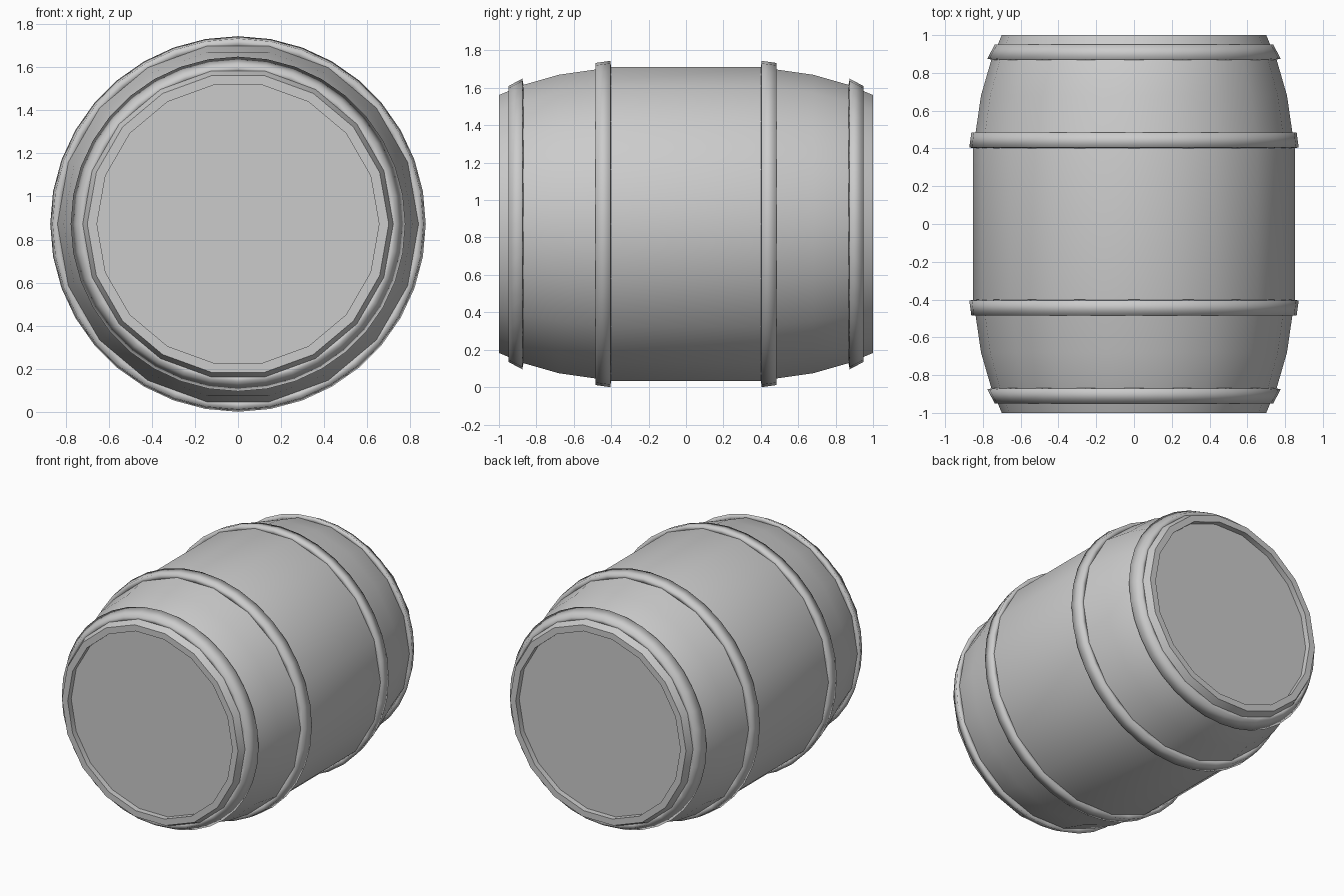
import bpy
import bmesh
import math

cube = bpy.data.objects.get("Cube")
if cube:
    bpy.data.objects.remove(cube, do_unlink=True)

AXIS_Z = 0.872

grey = bpy.data.materials.new("plain_grey")
grey.use_nodes = True
colour = (0.6, 0.6, 0.6, 1)
grey.diffuse_color = colour
grey.node_tree.nodes["Principled BSDF"].inputs["Base Color"].default_value = colour


def lathe(name, profile, sides, closed, smooth_angle):
    """Turn (y, radius) points about the barrel axis; open profiles get end discs."""
    bm = bmesh.new()
    rings = []
    for y, r in profile:
        angles = [math.tau * i / sides for i in range(sides)]
        rings.append([bm.verts.new((r * math.cos(a), y, AXIS_Z + r * math.sin(a)))
                      for a in angles])
    pairs = list(zip(rings, rings[1:]))
    if closed:
        pairs.append((rings[-1], rings[0]))
    else:
        bm.faces.new(rings[0])
        bm.faces.new(rings[-1])
    for a, b in pairs:
        for i in range(sides):
            j = (i + 1) % sides
            bm.faces.new((a[i], a[j], b[j], b[i]))
    bmesh.ops.recalc_face_normals(bm, faces=bm.faces)
    mesh = bpy.data.meshes.new(name)
    bm.to_mesh(mesh)
    bm.free()
    mesh.materials.append(grey)
    obj = bpy.data.objects.new(name, mesh)
    bpy.context.collection.objects.link(obj)
    bpy.ops.object.select_all(action='DESELECT')
    obj.select_set(True)
    bpy.context.view_layer.objects.active = obj
    bpy.ops.object.shade_smooth_by_angle(angle=math.radians(smooth_angle))
    return obj


# Barrel body: recessed head, rim, then the bulging staves, mirrored along y
half = [(0.96, 0.655), (1.0, 0.655), (1.0, 0.70), (0.87, 0.755),
        (0.68, 0.81), (0.44, 0.845), (0.40, 0.853)]
body = half + [(-y, r) for y, r in reversed(half)]
lathe("barrel_body", body, 18, False, 35)

# Hoops: slanted bands with softened edges, two on each half
hoops = {
    "end_hoop": [(0.95, 0.70), (0.95, 0.737), (0.875, 0.777), (0.868, 0.74)],
    "middle_hoop": [(0.485, 0.82), (0.485, 0.861), (0.405, 0.872), (0.40, 0.835)],
}
for name, section in hoops.items():
    for side, sign in (("front", -1), ("back", 1)):
        lathe(side + "_" + name, [(sign * y, r) for y, r in section], 36, True, 120)
